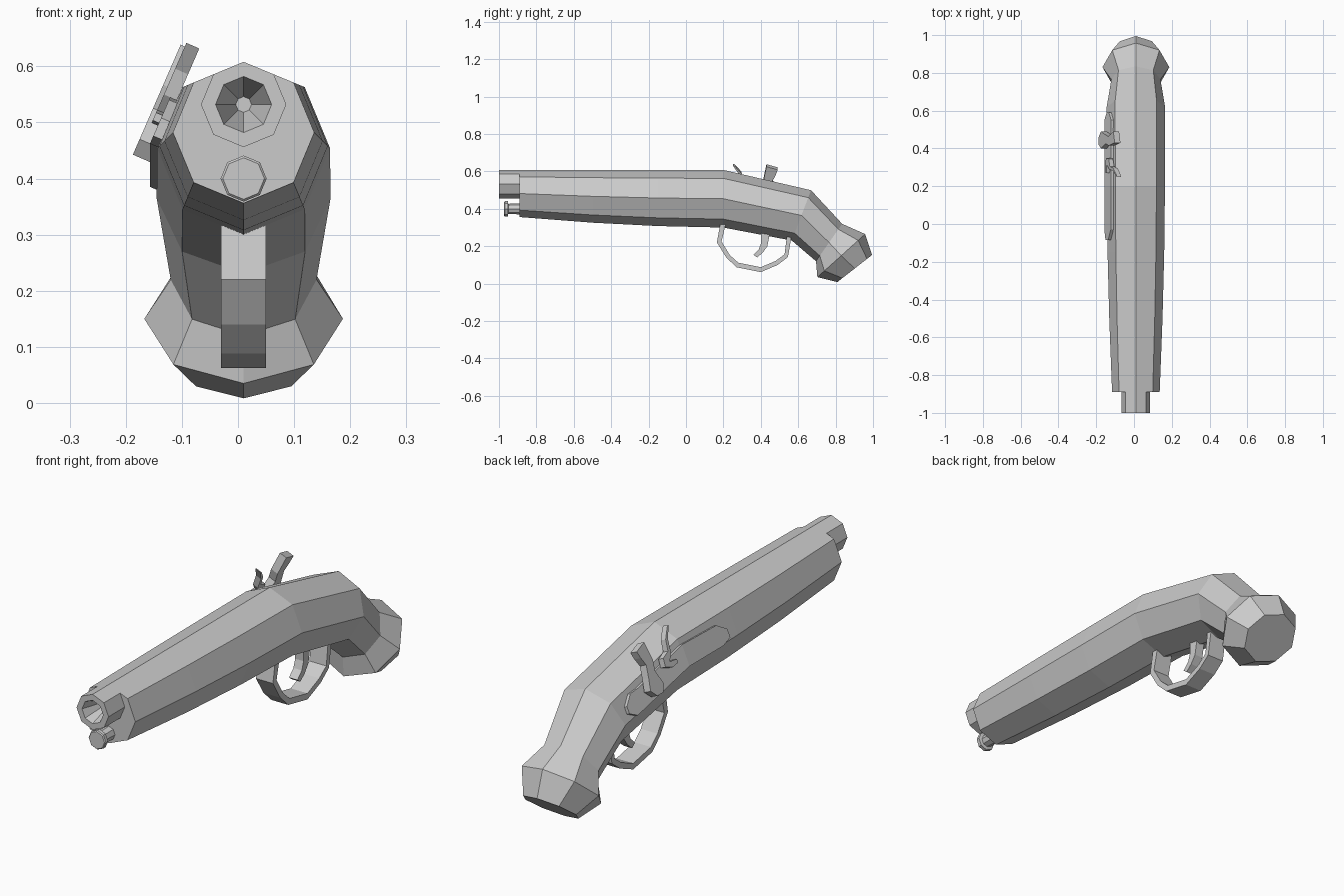
import bpy, bmesh
from math import sin, cos, pi, radians

CX = 0.01  # centre line of the pistol


def loft(name, loops):
    """Skin a list of equal-length point loops and cap both ends."""
    bm = bmesh.new()
    rows = [[bm.verts.new(p) for p in loop] for loop in loops]
    n = len(rows[0])
    for a, b in zip(rows, rows[1:]):
        for i in range(n):
            j = (i + 1) % n
            bm.faces.new((a[i], a[j], b[j], b[i]))
    bm.faces.new(rows[0])
    bm.faces.new(rows[-1])
    bmesh.ops.recalc_face_normals(bm, faces=bm.faces)
    mesh = bpy.data.meshes.new(name)
    bm.to_mesh(mesh)
    bm.free()
    obj = bpy.data.objects.new(name, mesh)
    bpy.context.collection.objects.link(obj)
    return obj


def ring(y, z, rx, rz=None, tilt=0, sides=8):
    """Octagon with a corner on top, leaning back by tilt degrees."""
    rz = rx if rz is None else rz
    a = radians(tilt)
    pts = []
    for i in range(sides):
        t = 2 * pi * i / sides
        h = rz * cos(t)
        pts.append((CX + rx * sin(t), y + h * sin(a), z + h * cos(a)))
    return pts


def lock(y, u, n, drop=0.0):
    """Point on the upper left face: u up the face, n outward."""
    return (-0.145 + 0.40 * u - 0.92 * n, y, 0.457 - drop + 0.92 * u + 0.40 * n)


def side_part(name, profile, n0, n1):
    return loft(name, [[lock(y, u, n) for y, u in profile] for n in (n0, n1)])


def centre_part(name, profile, half):
    return loft(name, [[(CX + s * half, y, z) for y, z in profile] for s in (-1, 1)])


# Stock: tapering fore end, bent wrist
loft("stock", [ring(y, 0.608 - r, r) for y, r in
               ((-0.89, 0.126), (-0.5, 0.141), (-0.15, 0.150), (0.2, 0.154))]
     + [ring(0.617, 0.365, 0.155, 0.144, 21), ring(0.765, 0.22, 0.13, 0.122, 35)])

# Flared butt cap
loft("butt_cap", [ring(0.765, 0.22, 0.13, 0.122, 35), ring(0.83, 0.15, 0.177, 0.172, 48),
                  ring(0.902, 0.081, 0.12, 0.118, 52)])

# Barrel with conical bore
loft("barrel", [ring(-0.88, 0.532, 0.076), ring(-1.0, 0.532, 0.076),
                ring(-1.0, 0.532, 0.05), ring(-0.85, 0.532, 0.001)])

# Ramrod with flanged tip
loft("ramrod", [ring(-0.88, 0.4, 0.03), ring(-0.95, 0.4, 0.027), ring(-0.953, 0.4, 0.041),
                ring(-0.968, 0.4, 0.041), ring(-0.972, 0.4, 0.037)])

# Trigger guard: bent strap
outer = [(0.185, 0.33), (0.165, 0.22), (0.215, 0.14), (0.27, 0.088),
         (0.40, 0.062), (0.49, 0.1), (0.545, 0.142), (0.565, 0.26)]
inner = [(0.215, 0.33), (0.19, 0.225), (0.235, 0.152), (0.28, 0.112),
         (0.40, 0.088), (0.48, 0.122), (0.527, 0.157), (0.54, 0.26)]
loft("trigger_guard", [[(CX - 0.04, *o), (CX + 0.04, *o), (CX + 0.04, *i), (CX - 0.04, *i)]
                       for o, i in zip(outer, inner)])

# Trigger
centre_part("trigger", [(0.40, 0.29), (0.45, 0.28), (0.435, 0.2), (0.41, 0.165),
                        (0.38, 0.14), (0.36, 0.155), (0.39, 0.185), (0.402, 0.22)], 0.02)

# Lock plate bending along the stock
plate = []
for y, lo, hi in ((-0.085, 0.015, 0.05), (-0.03, 0.0, 0.085), (0.2, 0.0, 0.09),
                  (0.5, 0.0, 0.085), (0.55, 0.0, 0.09), (0.59, 0.03, 0.06)):
    d = 0.22 * max(0, y - 0.2)
    plate.append([lock(y, lo, -0.01, d), lock(y, hi, -0.01, d),
                  lock(y, hi, 0.013, d), lock(y, lo, 0.013, d)])
loft("lock_plate", plate)

# Hammer
side_part("hammer", [(0.43, 0.183), (0.49, 0.165), (0.48, 0.135), (0.463, 0.1), (0.475, 0.05),
                     (0.49, 0.0), (0.46, -0.03), (0.42, -0.03), (0.40, 0.0),
                     (0.425, 0.06), (0.415, 0.105)], 0.0, 0.033)

# Striking steel: thin curved strip
side_part("striking_steel", [(0.25, 0.19), (0.262, 0.185), (0.295, 0.145), (0.305, 0.10),
                             (0.345, 0.085), (0.35, 0.05), (0.31, 0.035), (0.27, 0.04),
                             (0.27, 0.055), (0.315, 0.06), (0.29, 0.09), (0.282, 0.14)],
          0.0, 0.025)
